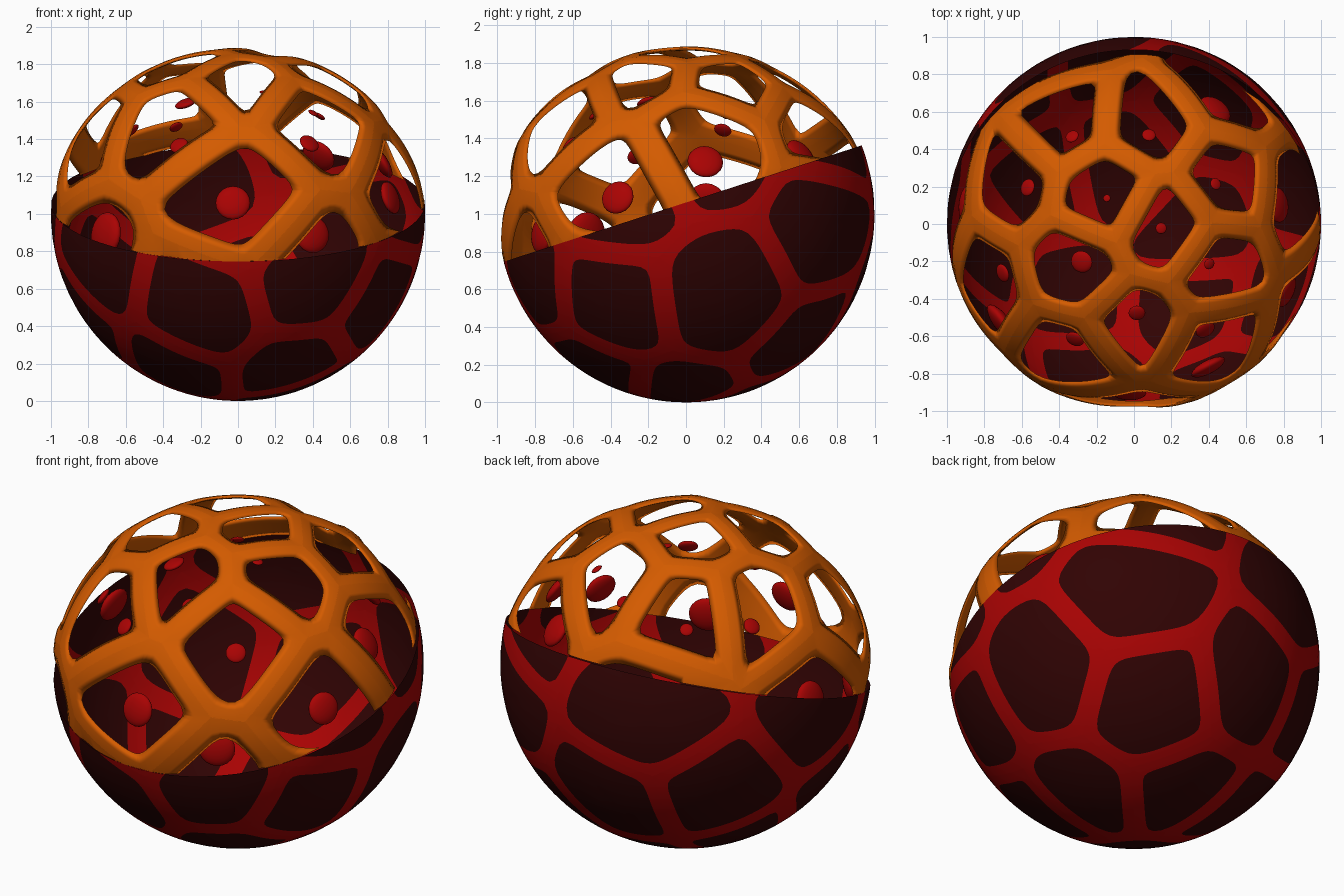
import bpy, bmesh, math
from mathutils import Vector, Matrix

cube = bpy.data.objects.get("Cube")
if cube:
    bpy.data.objects.remove(cube)

CENTRE = Vector((0, 0, 1))
RIM_POINT, RIM_NORMAL = Vector((0, 0, 1.06)), Vector((0, -0.325, 1)).normalized()
STEPS = 60

# Cell directions over the dome, as seen from above (height follows from the sphere)
DOME = [(-.19, .18), (.19, -.03), (-.36, -.26), (-.41, .58), (.1, .6), (.55, .27),
        (.51, -.27), (.02, -.6), (-.7, .24), (-.83, -.31), (-.38, -.74), (.46, -.68),
        (.9, .12), (.51, .72)]
# Cells that straddle the rim
RIM = [(-.03, -1, .09), (.9, -.4, .13), (.43, -.83, -.35), (-.76, -.57, -.28), (-.98, .12, .1)]
# Cells of the bowl
BOWL = [(-.24, -.82, -.53), (.76, -.42, -.52), (.86, .21, -.48), (.65, .75, -.07), (.34, -.03, -.94),
        (.32, -.45, -.84), (-.38, -.4, -.84), (-.78, -.18, -.6), (.38, .61, -.7), (-.06, .34, -.93),
        (-.15, .86, -.48), (-.38, .9, .13), (-.64, .67, -.39), (-.52, .22, -.82)]
# Seed radii in the order of the dome and rim cells
SEED_SIZES = [.02, .03, .06, .037, .037, .032, .03, .045, .047, .05, .05, .055, .095, .095,
              .093, .09, .1, .12, .1]

dome = [Vector((x, y, math.sqrt(1 - x * x - y * y))) for x, y in DOME]
rim = [Vector(v).normalized() for v in RIM]
cells = dome + rim + [Vector(v).normalized() for v in BOWL]


def material(name, colour):
    m = bpy.data.materials.new(name)
    m.use_nodes = True
    rgba = (*colour, 1)
    m.diffuse_color = rgba
    m.node_tree.nodes["Principled BSDF"].inputs["Base Color"].default_value = rgba
    return m


orange = material("orange", (.66, .105, 0))
red = material("red", (.4, .001, .001))
dark = material("dark maroon", (.03, .001, .001))


def finish(name, bm, mats):
    me = bpy.data.meshes.new(name)
    bm.to_mesh(me)
    bm.free()
    for m in mats:
        me.materials.append(m)
    for p in me.polygons:
        p.use_smooth = True
    ob = bpy.data.objects.new(name, me)
    bpy.context.scene.collection.objects.link(ob)
    return ob


def cell_outline(c, width):
    """Border points of a cell and its rounded inset, on the tangent plane at c."""
    u = c.orthogonal().normalized()
    v = c.cross(u)
    lines = []
    for s in cells:
        if s is c or c.dot(s) < -.3:
            continue
        a, b = s.dot(u), s.dot(v)
        lines.append(((1 - c.dot(s)) / math.hypot(a, b), math.atan2(b, a)))

    def hits(t, w):
        return [((h - w) / math.cos(t - a), i) for i, (h, a) in enumerate(lines)
                if math.cos(t - a) > .05]

    angles = []
    for k in range(STEPS):
        t0, t1 = (2 * math.pi * j / STEPS for j in (k, k + 1))
        angles.append(t0)
        i, j = min(hits(t0, 0))[1], min(hits(t1, 0))[1]
        if i != j:
            # exact corner where two border lines cross
            (h, a), (g, b) = lines[i], lines[j]
            corner = math.atan2(g * math.cos(a) - h * math.cos(b),
                                h * math.sin(b) - g * math.sin(a)) % (2 * math.pi)
            if t0 + .001 < corner < t1 - .001:
                angles.append(corner)
    border, inset = [], []
    for t in angles:
        ray = u * math.cos(t) + v * math.sin(t)
        # borders overlap by a hair so that no pinholes show
        border.append(ray * min(hits(t, 0))[0] * 1.004)
        inset.append(ray * sum(d ** -9 for d, _ in hits(t, width)) ** (-1 / 9))
    return border, inset


def bridge(bm, a, b, index):
    n = len(a)
    for i in range(n):
        f = bm.faces.new((a[i], a[(i + 1) % n], b[(i + 1) % n], b[i]))
        f.material_index = index


def trim(bm, keep_above):
    bmesh.ops.bisect_plane(bm, geom=bm.verts[:] + bm.edges[:] + bm.faces[:],
                           plane_co=RIM_POINT, plane_no=RIM_NORMAL,
                           clear_inner=keep_above, clear_outer=not keep_above)


# Bowl: ribbed sphere below the tilted rim
bm = bmesh.new()
for c in cells:
    border, inset = cell_outline(c, .064)
    loops = [border, [p.lerp(q, .5) for p, q in zip(border, inset)], inset]
    loops += [[q * k for q in inset] for k in (.75, .5, .25)]
    rows = [[bm.verts.new(CENTRE + (c + p).normalized()) for p in loop] for loop in loops]
    for i in range(len(rows) - 1):
        bridge(bm, rows[i], rows[i + 1], 0 if i < 2 else 1)
    middle = bm.verts.new(CENTRE + c)
    last = rows[-1]
    for i in range(len(last)):
        bm.faces.new((last[i], last[(i + 1) % len(last)], middle)).material_index = 1
trim(bm, False)
finish("bowl", bm, [red, dark])

# Lattice: thin rounded ribs with open cells above the rim, broader lower down
bm = bmesh.new()
PROFILE = [(0, 0), (.6, .002), (1, .012), (.6, .02), (0, .022)]   # inset share, depth
for c in cells:
    border, inset = cell_outline(c, .083 + .036 * min(1, 1 - c.z))
    rows = []
    for share, depth in PROFILE:
        row = []
        for p, q in zip(border, inset):
            d = (c + p.lerp(q, share)).normalized()
            radius = 1 - .112 * max(0, d.z) ** 1.5 - depth
            row.append(bm.verts.new(CENTRE + d * radius))
        rows.append(row)
    for a, b in zip(rows, rows[1:]):
        bridge(bm, a, b, 0)
trim(bm, True)
finish("lattice", bm, [orange])

# Seeds: flattened beads floating inside each open cell
bm = bmesh.new()
for c, size in zip(dome + rim, SEED_SIZES):
    reach = .92 - .16 * max(0, c.z)
    spot = Vector((c.x * reach, c.y * reach, max(c.z * .66, -.11)))
    turn = (spot + Vector((0, 0, .2))).to_track_quat('Z', 'Y').to_matrix().to_4x4()
    flat = Matrix.Diagonal((size, size, size * .35, 1))
    bmesh.ops.create_uvsphere(bm, u_segments=20, v_segments=12, radius=1,
                              matrix=Matrix.Translation(CENTRE + spot) @ turn @ flat)
finish("seeds", bm, [red])
